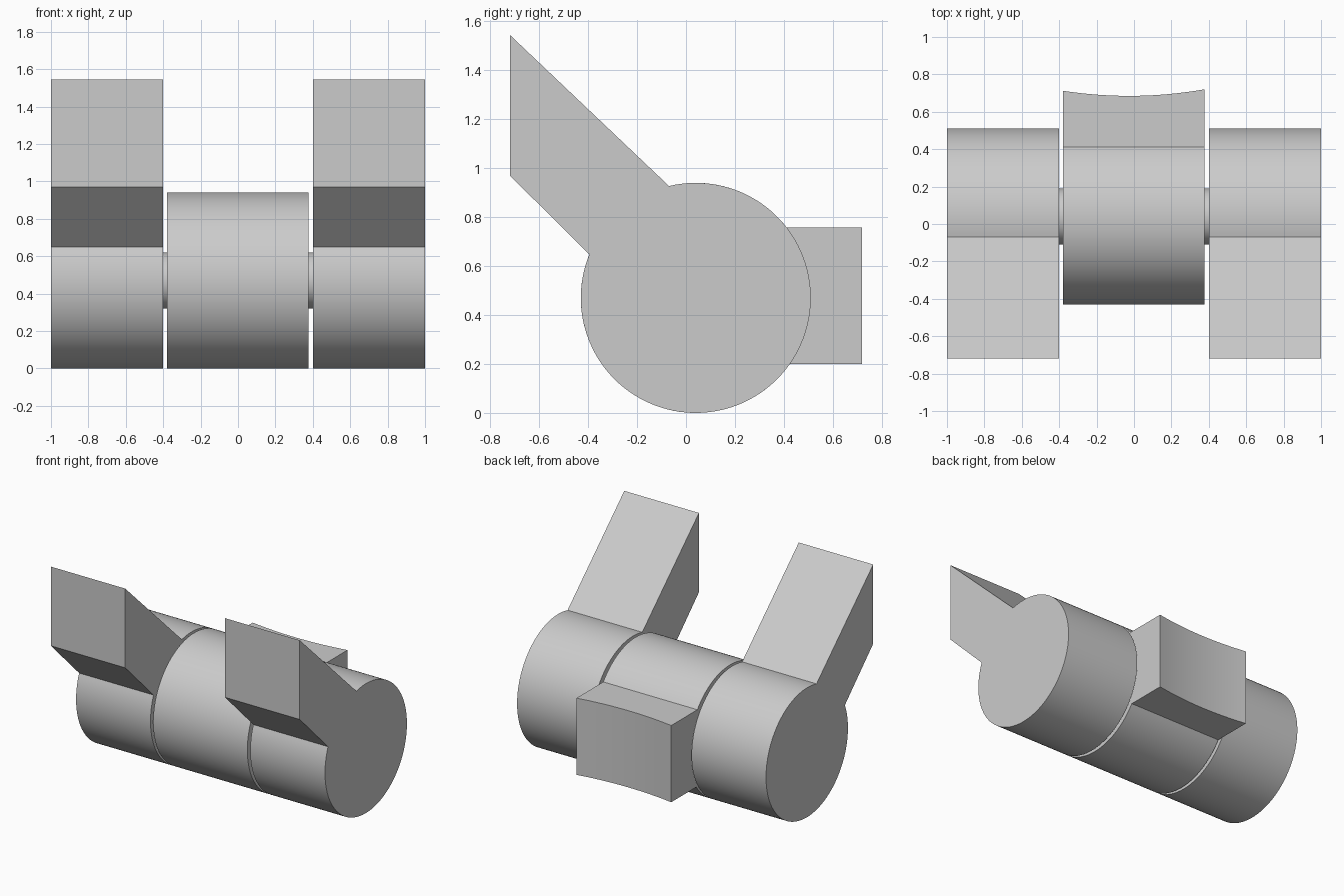
import bpy
import bmesh
import math

# Remove the default cube
cube = bpy.data.objects.get("Cube")
if cube:
    bpy.data.objects.remove(cube, do_unlink=True)

# Shared grey material
GREY = (0.6, 0.6, 0.6, 1.0)
grey = bpy.data.materials.new("plain grey")
grey.use_nodes = True
grey.diffuse_color = GREY
grey.node_tree.nodes["Principled BSDF"].inputs["Base Color"].default_value = GREY

# Hinge axis, running along x
AXIS_Y, AXIS_Z, RADIUS = 0.04, 0.47, 0.47


def arc(start, end, steps=96, radius=RADIUS):
    """Points (y, z) on a circle round the axis, between two angles in degrees."""
    points = []
    for i in range(steps + 1):
        a = math.radians(start + (end - start) * i / steps)
        points.append((AXIS_Y + radius * math.cos(a), AXIS_Z + radius * math.sin(a)))
    return points


def angle_of(y, z):
    return math.degrees(math.atan2(z - AXIS_Z, y - AXIS_Y))


def loft(name, stations, profile):
    """Closed solid through the (y, z) outline that profile(x) gives at each x."""
    bm = bmesh.new()
    rings = [[bm.verts.new((x, y, z)) for y, z in profile(x)] for x in stations]
    for a, b in zip(rings, rings[1:]):
        for i in range(len(a)):
            j = (i + 1) % len(a)
            bm.faces.new((a[i], a[j], b[j], b[i]))
    bm.faces.new(rings[0])
    bm.faces.new(rings[-1])
    bmesh.ops.recalc_face_normals(bm, faces=bm.faces[:])
    mesh = bpy.data.meshes.new(name)
    bm.to_mesh(mesh)
    bm.free()
    mesh.materials.append(grey)
    obj = bpy.data.objects.new(name, mesh)
    bpy.context.collection.objects.link(obj)
    bpy.ops.object.select_all(action='DESELECT')
    obj.select_set(True)
    bpy.context.view_layer.objects.active = obj
    bpy.ops.object.shade_smooth_by_angle(angle=math.radians(20))
    return obj


# Outer knuckles: round barrel with a slanted arm rising to a vertical front face
def outer_profile(x):
    barrel = arc(angle_of(-0.07, 0.93), angle_of(-0.40, 0.65) - 360)
    return barrel + [(-0.72, 0.97), (-0.72, 1.545)]


loft("right_knuckle", (-1.0, -0.402), outer_profile)
loft("left_knuckle", (0.4, 1.0), outer_profile)


# Centre knuckle: round barrel with a block behind it, hollowed across its back face
BLOCK_TOP, BLOCK_BOTTOM = 0.757, 0.2


def centre_profile(x):
    top = math.degrees(math.asin((BLOCK_TOP - AXIS_Z) / RADIUS))
    bottom = math.degrees(math.asin((BLOCK_BOTTOM - AXIS_Z) / RADIUS))
    back = 0.685 + 0.218 * x * x + 0.011 * x
    return arc(top, bottom + 360) + [(back, BLOCK_BOTTOM), (back, BLOCK_TOP)]


SLICES = 16
loft("centre_knuckle",
     [-0.38 + 0.756 * i / SLICES for i in range(SLICES + 1)],
     centre_profile)

# Pins joining the centre knuckle to the outer ones
for name, inner, outer in (("right_pin", -0.38, -0.402), ("left_pin", 0.376, 0.4)):
    loft(name, (inner, outer), lambda x: arc(0, 360, 64, 0.15)[:-1])
